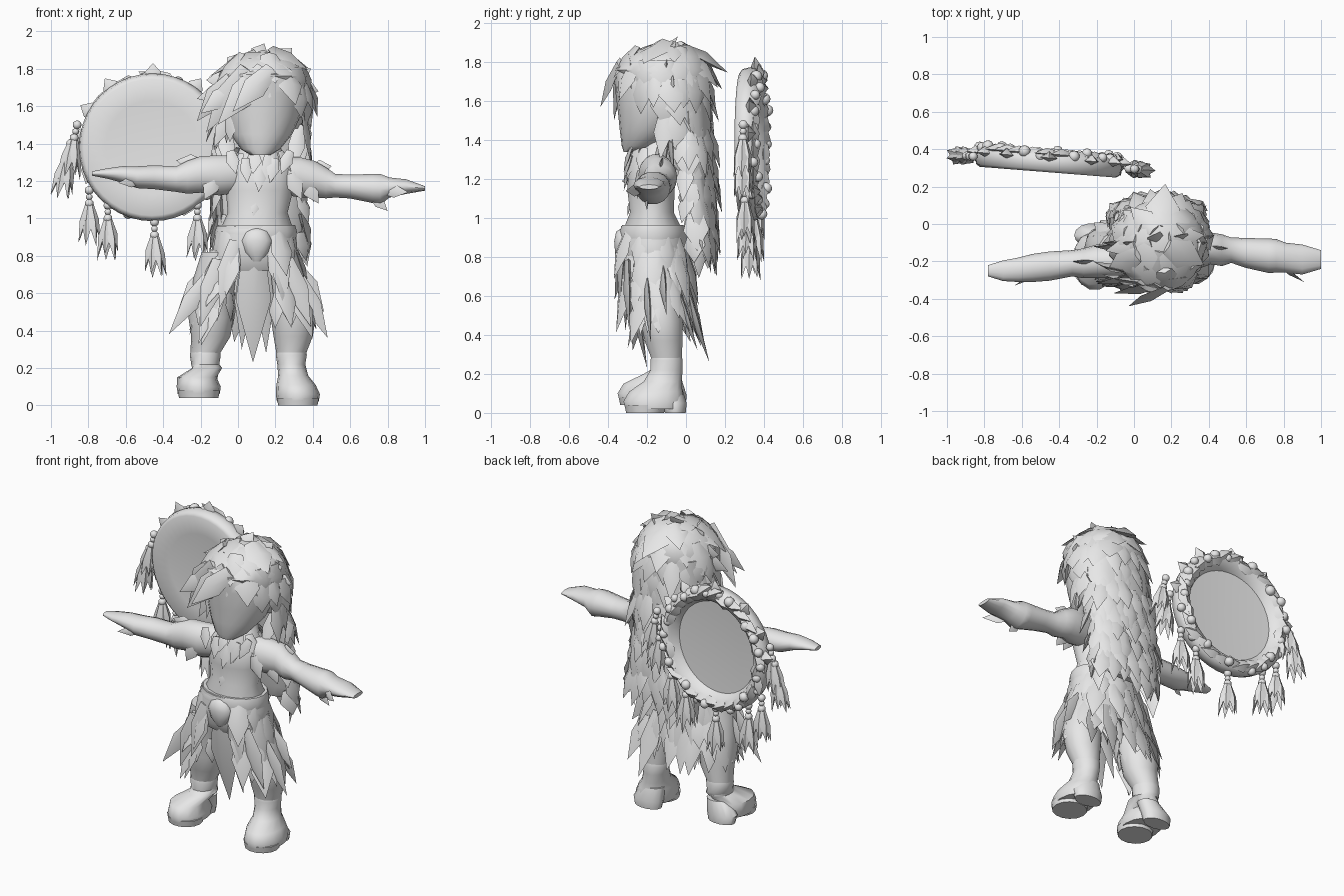
import bpy, bmesh, math, random
from mathutils import Vector, Matrix

random.seed(7)
V = Vector
rnd = random.uniform
GREY = bpy.data.materials.new("plain grey")
GREY.diffuse_color = (0.8, 0.8, 0.8, 1)


def finish(name, bm, matrix=None):
    bmesh.ops.recalc_face_normals(bm, faces=bm.faces)
    if matrix:
        bm.transform(matrix)
    me = bpy.data.meshes.new(name)
    bm.to_mesh(me)
    bm.free()
    me.materials.append(GREY)
    ob = bpy.data.objects.new(name, me)
    bpy.context.collection.objects.link(ob)
    return ob


def loft(name, rings, axis="z", n=14):
    """Closed tube through (x, y, z, r1, r2) rings lying across the axis."""
    bm = bmesh.new()
    loops = []
    for x, y, z, r1, r2 in rings:
        loop = []
        for i in range(n):
            a = math.tau * i / n
            c, s = r1 * math.cos(a), r2 * math.sin(a)
            loop.append(bm.verts.new((x + c, y + s, z) if axis == "z" else (x, y + c, z + s)))
        loops.append(loop)
    for p, q in zip(loops, loops[1:]):
        for i in range(n):
            j = (i + 1) % n
            bm.faces.new((p[i], p[j], q[j], q[i]))
    bm.faces.new(loops[0])
    bm.faces.new(loops[-1])
    return finish(name, bm)


def shard(bm, base, d, nrm, length, width, thick=0.22):
    """Pointed leaf-like lock with a raised ridge."""
    base, d = V(base), V(d).normalized()
    side = d.cross(V(nrm)).normalized()
    up = side.cross(d).normalized()
    t = width * thick
    mid = base + d * length * 0.45
    pts = [base - side * width * 0.3, base + up * t * 0.6, base + side * width * 0.3, base - up * t * 0.6,
           mid - side * width * 0.5, mid + up * t, mid + side * width * 0.5, mid - up * t * 0.5,
           base + d * length]
    v = [bm.verts.new(p) for p in pts]
    for i in range(4):
        j = (i + 1) % 4
        bm.faces.new((v[i], v[j], v[4 + j], v[4 + i]))
        bm.faces.new((v[4 + i], v[4 + j], v[8]))
    bm.faces.new(v[:4])


def fringe(name, rows, width=0.09):
    """Rows (z, cx, cy, rx, ry, start, end, count, length, flare); -90 is the front."""
    bm = bmesh.new()
    for k, (z, cx, cy, rx, ry, a0, a1, count, length, flare) in enumerate(rows):
        for i in range(count):
            a = math.radians(a0 + (a1 - a0) * (i + 0.25 + 0.5 * (k % 2) + rnd(-.2, .2)) / count)
            out = V((math.cos(a) / rx, math.sin(a) / ry, 0)).normalized()
            base = V((cx + rx * math.cos(a), cy + ry * math.sin(a), z + rnd(-.02, .02)))
            d = V((rnd(-.2, .2), rnd(-.1, .1), -1)) + out * (flare + rnd(-.08, .12))
            shard(bm, base, d, out + V((0, 0, flare)), length * rnd(.75, 1.25), width * rnd(.75, 1.25))
    return finish(name, bm)


def shards(name, items):
    """Loose shards given as (base, tip, width), ridge facing the front."""
    bm = bmesh.new()
    for b, t, w in items:
        d = V(t) - V(b)
        shard(bm, b, d, (0.05, -1, 0.1), d.length, w)
    return finish(name, bm)


# body
loft("torso", [(.10, -.17, .80, .19, .15), (.10, -.17, .93, .2, .16), (.105, -.175, 1.03, .16, .115),
               (.115, -.18, 1.15, .18, .125), (.12, -.17, 1.27, .18, .125), (.12, -.15, 1.35, .12, .1),
               (.12, -.13, 1.46, .08, .08)])
loft("head", [(.12, -.275, 1.34, .055, .045), (.12, -.235, 1.37, .105, .095), (.125, -.18, 1.45, .165, .16),
              (.13, -.145, 1.55, .205, .205), (.13, -.13, 1.67, .22, .235), (.13, -.13, 1.77, .2, .24),
              (.13, -.1, 1.86, .1, .12)], n=20)

# arms with hands
loft("arm_right_side", [(.2, -.16, 1.23, .08, .1), (.33, -.15, 1.22, .095, .11), (.41, -.13, 1.21, .085, .1),
                        (.47, -.14, 1.19, .085, .085), (.52, -.14, 1.175, .068, .065), (.6, -.155, 1.17, .08, .065),
                        (.72, -.17, 1.16, .092, .08), (.76, -.17, 1.155, .09, .085), (.81, -.18, 1.165, .08, .055),
                        (.9, -.19, 1.17, .08, .04), (1.0, -.19, 1.16, .05, .012)], "x")
loft("arm_left_side", [(.03, -.17, 1.24, .08, .1), (-.1, -.2, 1.23, .09, .11), (-.2, -.2, 1.235, .09, .1),
                       (-.27, -.21, 1.22, .08, .09), (-.33, -.21, 1.21, .07, .07), (-.45, -.225, 1.22, .078, .065),
                       (-.54, -.235, 1.22, .075, .06), (-.62, -.245, 1.235, .065, .045),
                       (-.7, -.25, 1.24, .055, .028), (-.78, -.25, 1.24, .03, .012)], "x")
shards("thumbs", [((.78, -.22, 1.15), (.91, -.31, 1.14), .07), ((-.52, -.26, 1.2), (-.64, -.33, 1.19), .06)])
shards("arm_fur", [((.36, -.2, 1.2), (.43, -.2, 1.08), .09), ((.28, -.24, 1.24), (.34, -.25, 1.1), .09),
                   ((.72, -.2, 1.12), (.8, -.2, 1.04), .06), ((.4, -.12, 1.26), (.5, -.13, 1.28), .09),
                   ((-.12, -.27, 1.22), (-.18, -.28, 1.1), .09), ((-.2, -.2, 1.29), (-.33, -.2, 1.31), .09)])

# legs and boots; the sole is split into toe and heel
for label, fx, ax, kx, z0, fy in (("right_side", .32, .285, .295, 0, 0), ("left_side", -.21, -.175, -.145, .04, -.03)):
    loft("leg_" + label, [(ax, -.10, .2, .07, .08), (ax, -.1, .28, .08, .08), (kx, -.115, .37, .105, .1),
                          (kx, -.125, .47, .12, .11), (kx * .96, -.135, .57, .115, .11),
                          (kx * .85, -.15, .68, .115, .115), (kx * .65, -.16, .82, .1, .12)])
    loft("boot_" + label, [(fx, -.165 + fy, z0 + .02, .112, .15), (fx, -.165 + fy, z0 + .06, .118, .16),
                           (fx - .01, -.155 + fy, z0 + .11, .105, .14), (ax + .01, -.12, z0 + .16, .08, .1),
                           (ax, -.10, .22, .075, .085), (ax, -.1, .27, .083, .085), (ax, -.1, .29, .078, .08)])
    loft("sole_toe_" + label, [(fx, -.21 + fy, z0, .105, .1), (fx, -.21 + fy, z0 + .04, .113, .108)])
    loft("heel_" + label, [(fx - .01, -.055, z0, .09, .055), (fx - .01, -.06, z0 + .05, .1, .065),
                           (ax, -.08, z0 + .13, .07, .06)])
    fringe("knee_fur_" + label, [(.62, kx * .9, -.14, .1, .11, -180, 180, 8, .2, .12)], .09)

# skirt
loft("skirt", [(.09, -.17, .96, .205, .165), (.09, -.17, .87, .225, .178), (.085, -.165, .77, .235, .17),
               (.085, -.155, .72, .21, .15)], n=18)
loft("skirt_back", [(.085, -.1, .85, .2, .1), (.08, -.08, .7, .25, .1), (.08, -.07, .6, .27, .085)], n=16)
fringe("skirt_fur", [(.92, .09, -.17, .205, .16, -60, 240, 11, .22, .15),
                     (.82, .085, -.165, .22, .17, -62, 242, 13, .26, .25),
                     (.72, .08, -.16, .24, .16, -55, 235, 15, .27, .32),
                     (.63, .08, -.14, .27, .14, -45, 225, 15, .27, .28)], .11)
shards("loin_panel", [((.085, -.3, .84), (.08, -.2, .23), .19), ((.04, -.27, .76), (.02, -.16, .3), .1),
                      ((.14, -.27, .76), (.15, -.16, .28), .1)])
shards("hanging_strips", [((-.01, -.32, .88), (-.1, -.34, .52), .12), ((.19, -.32, .88), (.26, -.34, .55), .12),
                          ((-.1, -.3, .78), (-.2, -.31, .42), .12), ((.26, -.3, .78), (.39, -.29, .42), .12),
                          ((-.15, -.25, .7), (-.37, -.25, .38), .1), ((.33, -.2, .68), (.48, -.18, .36), .1),
                          ((-.12, -.22, .65), (-.21, -.3, .33), .1), ((-.14, -.15, .74), (-.33, -.14, .48), .11),
                          ((.31, -.12, .74), (.46, -.1, .5), .11), ((.02, 0, .66), (-.02, .09, .34), .12),
                          ((.2, 0, .66), (.26, .12, .26), .12), ((.3, -.03, .6), (.38, .06, .32), .1)])

# belt with round clasp, chest ornaments
loft("belt", [(.095, -.17, .89, .215, .17), (.095, -.17, .93, .22, .175), (.1, -.17, .965, .205, .16)], n=18)
loft("belt_clasp", [(.1, -.31, .77, .03, .03), (.1, -.32, .82, .065, .045), (.1, -.32, .88, .085, .05),
                    (.1, -.32, .93, .06, .04), (.1, -.31, .95, .03, .02)])
shards("chest_teeth", [((.12 + dx, -.28, 1.28 + abs(dx) * .5), (.11 + dx * .75, -.32, 1.14 + abs(dx) * .6), .07)
                       for dx in (-.16, -.08, 0, .08, .16)] + [((.1, -.28, 1.1), (.08, -.3, 1.01), .05)])
fringe("collar_fur", [(1.36, .12, -.16, .13, .1, -180, 180, 10, .14, .5)], .09)

# hair cap and long mane
loft("hair_cap", [(.14, -.06, 1.48, .19, .12), (.14, -.08, 1.58, .23, .165), (.14, -.095, 1.68, .245, .21),
                  (.14, -.115, 1.76, .235, .25), (.14, -.11, 1.83, .19, .2), (.14, -.08, 1.89, .09, .1)], n=18)
loft("mane", [(.13, 0, 1.72, .22, .1), (.14, .015, 1.5, .23, .11), (.12, .045, 1.3, .2, .085),
              (.12, .06, 1.1, .21, .065), (.12, .065, .93, .22, .045), (.12, .07, .85, .14, .02)])
fringe("crown_locks", [(1.89, .14, -.08, .05, .06, -180, 180, 6, .24, 1.9),
                       (1.86, .14, -.11, .13, .14, -180, 180, 10, .2, .8),
                       (1.79, .14, -.12, .2, .19, -180, 180, 12, .18, .3)], .15)
fringe("hair_locks", [(1.72, .14, -.1, .235, .2, -40, 230, 14, .2, .22),
                      (1.63, .14, -.09, .225, .185, -22, 225, 13, .2, .22),
                      (1.54, .14, -.07, .215, .17, -15, 215, 12, .22, .18)], .12)
fringe("mane_locks", [(1.45 - .085 * k, .12, .005 + .009 * k, .22, .115 - .008 * k, -20, 200, 10, .21, .16)
                      for k in range(7)], .11)

# swept fringe and face-framing locks
shards("swept_fringe", [((.14, -.32, 1.8), (-.11, -.37, 1.5), .15), ((.05, -.31, 1.8), (-.17, -.27, 1.46), .15),
                        ((.18, -.34, 1.8), (-.03, -.44, 1.57), .13), ((.16, -.3, 1.82), (.34, -.28, 1.66), .13),
                        ((-.03, -.25, 1.75), (-.22, -.2, 1.52), .13), ((.0, -.2, 1.65), (-.13, -.22, 1.38), .12),
                        ((-.02, -.28, 1.7), (-.2, -.32, 1.56), .11)])
shards("side_locks", [((s * .2 + .13, -.08, 1.5), (s * (.17 + .04 * k) + .12, -.18 + .06 * k, 1.24 - .03 * k), .09)
                      for s in (-1, 1) for k in range(3)])
shards("crown_tufts", [((.1, -.1, 1.85), (.14, -.04, 1.935), .1), ((.22, -.08, 1.84), (.29, -.05, 1.91), .1),
                       ((.0, -.1, 1.82), (-.06, -.1, 1.86), .1), ((.3, -.1, 1.76), (.39, -.1, 1.8), .1),
                       ((.34, -.08, 1.7), (.43, -.06, 1.68), .09), ((-.05, -.1, 1.74), (-.17, -.1, 1.74), .1),
                       ((-.06, -.12, 1.68), (-.22, -.12, 1.64), .1)])

# drum: open-backed frame, built around its own centre
PLACE = Matrix.Translation((-.46, .285, 1.38)) @ Matrix.Rotation(math.radians(-4.5), 4, "Z")
bm = bmesh.new()
profile = [(0, .01), (.25, .005), (.365, -.008), (.385, .005), (.395, .045), (.39, .08), (.355, .105), (.315, .09),
           (.29, .045), (0, .03)]
pv = [bm.verts.new((r, y, 0)) for r, y in profile]
edges = [bm.edges.new(p) for p in zip(pv, pv[1:])]
bmesh.ops.spin(bm, geom=pv + edges, cent=(0, 0, 0), axis=(0, 1, 0), angle=math.tau, steps=40)
bmesh.ops.remove_doubles(bm, verts=bm.verts, dist=1e-4)
finish("drum", bm, PLACE)

# beads and wrapped hide points around the rim
bm = bmesh.new()
for i in range(26):
    a = math.tau * i / 26
    r = .37 + rnd(-.03, .02)
    bmesh.ops.create_icosphere(bm, subdivisions=2, radius=rnd(.02, .034), matrix=Matrix.Translation(
        (r * math.cos(a), .095 + rnd(-.02, .015), r * math.sin(a))))
finish("rim_beads", bm, PLACE)
bm = bmesh.new()
for i in range(30):
    a = math.tau * i / 30
    out = V((math.cos(a), 0, math.sin(a)))
    tang = V((-out.z, 0, out.x))
    shard(bm, out * .345 + V((0, .09, 0)), tang * rnd(.7, 1) + out * rnd(-.2, .5), (0, 1, 0), .13, .08, .4)
for deg in (30, 55, 90, 125, 150, 172, 8):
    out = V((math.cos(math.radians(deg)), .02, math.sin(math.radians(deg))))
    shard(bm, out * .36 + V((0, .06, 0)), out, (0, 1, 0), .09, .09, .4)
finish("rim_points", bm, PLACE)

# tassels hanging from the rim: beads on top, flared strips below
bm = bmesh.new()
for x, z in ((-.405, .12), (-.44, .02), (-.34, -.23), (-.24, -.31), (.01, -.4), (.24, -.31), (.35, -.22), (.43, .0),
             (.46, .1)):
    tilt = x * .25 if abs(x) > .4 else 0
    for k, r in enumerate((.024, .018, .024)):
        bmesh.ops.create_icosphere(bm, subdivisions=2, radius=r,
                                   matrix=Matrix.Translation((x + tilt * k * .08, .045, z - .035 * k)))
    top = V((x + tilt * .2, .045, z - .08))
    for k in range(7):
        a = math.tau * k / 7
        out = V((math.cos(a), math.sin(a) * .8, 0))
        shard(bm, top + out * .012, out * .25 + V((tilt * 1.4, 0, -1)), out, rnd(.17, .23), .06, .35)
finish("tassels", bm, PLACE)

# smooth shading with crisp edges
for ob in bpy.context.collection.objects:
    ob.select_set(True)
    bpy.context.view_layer.objects.active = ob
bpy.ops.object.shade_smooth_by_angle(angle=math.radians(50))
